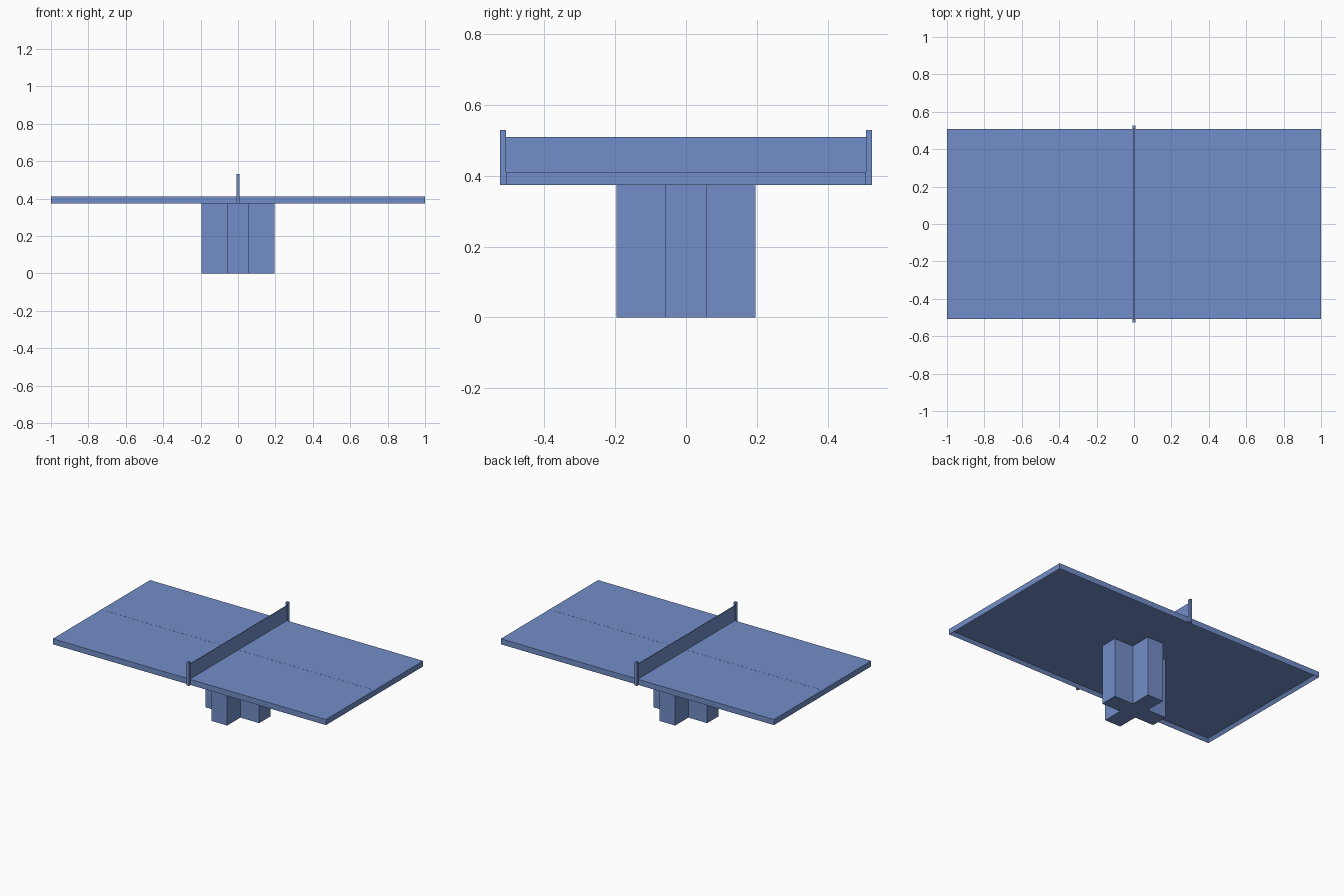
import bpy, bmesh

cube = bpy.data.objects.get("Cube")
if cube:
    bpy.data.objects.remove(cube, do_unlink=True)

blue = bpy.data.materials.new("matte_blue")
blue.use_nodes = True
colour = (0.17, 0.27, 0.58, 1)
blue.diffuse_color = colour
blue.node_tree.nodes["Principled BSDF"].inputs["Base Color"].default_value = colour


def add_object(name, bm):
    bmesh.ops.recalc_face_normals(bm, faces=bm.faces)
    mesh = bpy.data.meshes.new(name)
    bm.to_mesh(mesh)
    bm.free()
    mesh.materials.append(blue)
    obj = bpy.data.objects.new(name, mesh)
    bpy.context.collection.objects.link(obj)
    return obj


def box_mesh(half_x, y0, y1, z0, z1):
    bm = bmesh.new()
    bmesh.ops.create_cube(bm, size=1)
    for v in bm.verts:
        v.co.x *= 2 * half_x
        v.co.y = y1 if v.co.y > 0 else y0
        v.co.z = z1 if v.co.z > 0 else z0
    return bm


HALF_Y = 0.508
BOTTOM, TOP = 0.374, 0.411
RECESS = 0.02

# Table top with a shallow rimmed recess underneath
bm = box_mesh(1.0, -HALF_Y, HALF_Y, BOTTOM, TOP)
bm.normal_update()
under = [f for f in bm.faces if f.normal.z < -0.5]
bmesh.ops.inset_region(bm, faces=under, thickness=0.016, use_even_offset=True)
for v in under[0].verts:
    v.co.z += RECESS
add_object("table_top", bm)

# Fine centre line along the playing surface
add_object("centre_line", box_mesh(0.998, -0.002, 0.002, TOP - 0.002, TOP + 0.0005))

# Pedestal with a plus-shaped cross-section
R, W = 0.196, 0.058
outline = []
x, y = 0, 0
corners = [(R, -W), (R, W), (W, W)]
for turn in range(4):
    outline += corners
    corners = [(-y, x) for x, y in corners]
bm = bmesh.new()
base = bm.faces.new([bm.verts.new((x, y, 0)) for x, y in outline])
extruded = bmesh.ops.extrude_face_region(bm, geom=[base], use_keep_orig=True)
for item in extruded["geom"]:
    if isinstance(item, bmesh.types.BMVert):
        item.co.z = BOTTOM + RECESS
add_object("cross_pedestal", bm)

# Net and its two end posts
add_object("net", box_mesh(0.0025, -HALF_Y, HALF_Y, TOP - 0.002, 0.51))
for name, side in (("front_net_post", -1), ("back_net_post", 1)):
    y0, y1 = sorted((side * HALF_Y, side * 0.526))
    add_object(name, box_mesh(0.008, y0, y1, BOTTOM, 0.53))
